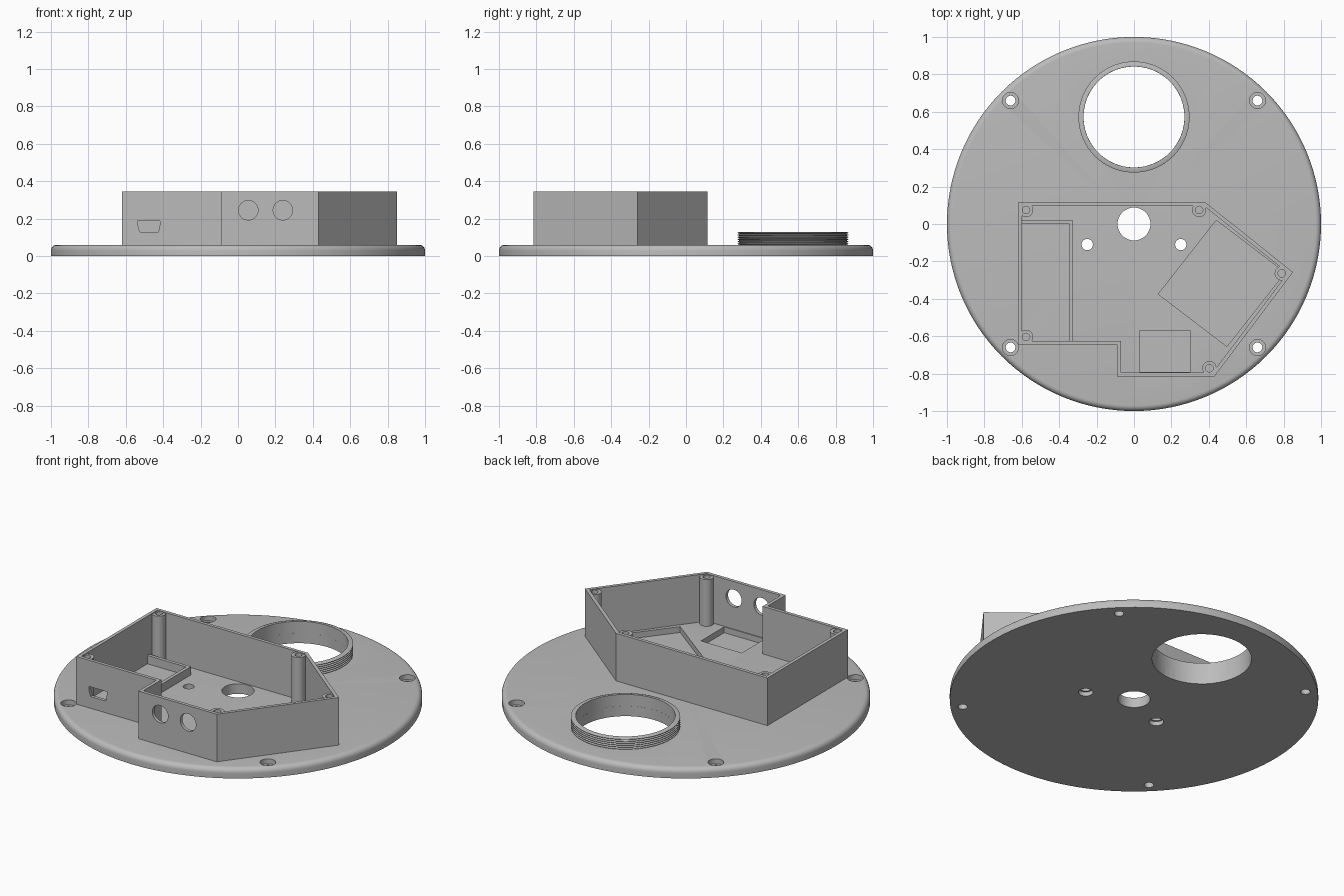
import bpy, bmesh, math
from mathutils import Matrix

if "Cube" in bpy.data.objects:
    bpy.data.objects.remove(bpy.data.objects["Cube"])

grey = bpy.data.materials.new("matte grey")
grey.use_nodes = True
colour = (0.5, 0.5, 0.5, 1)
grey.diffuse_color = colour
grey.node_tree.nodes["Principled BSDF"].inputs["Base Color"].default_value = colour

PLATE_TOP, WALL_TOP = 0.06, 0.345


def finish(bm, name):
    bmesh.ops.recalc_face_normals(bm, faces=bm.faces)
    mesh = bpy.data.meshes.new(name)
    bm.to_mesh(mesh)
    bm.free()
    obj = bpy.data.objects.new(name, mesh)
    bpy.context.collection.objects.link(obj)
    mesh.materials.append(grey)
    return obj


def lathe(name, profile, centre=(0, 0), steps=48, closed=False):
    """Spin an (r, z) profile about a vertical axis."""
    bm = bmesh.new()
    verts = [bm.verts.new((r, 0, z)) for r, z in profile]
    pairs = list(zip(verts, verts[1:]))
    if closed:
        pairs.append((verts[-1], verts[0]))
    edges = [bm.edges.new(p) for p in pairs]
    bmesh.ops.spin(bm, geom=verts + edges, cent=(0, 0, 0), axis=(0, 0, 1),
                   angle=math.tau, steps=steps)
    bmesh.ops.remove_doubles(bm, verts=bm.verts, dist=1e-5)
    bmesh.ops.translate(bm, verts=bm.verts, vec=(*centre, 0))
    return finish(bm, name)


def prism(name, outline, low, high, matrix=Matrix()):
    bm = bmesh.new()
    face = bm.faces.new([bm.verts.new((x, y, low)) for x, y in outline])
    top = bmesh.ops.extrude_face_region(bm, geom=[face])["geom"]
    bmesh.ops.translate(bm, vec=(0, 0, high - low),
                        verts=[v for v in top if isinstance(v, bmesh.types.BMVert)])
    bm.transform(matrix)
    return finish(bm, name)


def drill(centre, radius, low, high):
    return lathe("drill", [(0, low), (radius, low), (radius, high), (0, high)], centre)


def bake(obj):
    """Apply all modifiers."""
    graph = bpy.context.evaluated_depsgraph_get()
    mesh = bpy.data.meshes.new_from_object(obj.evaluated_get(graph))
    obj.modifiers.clear()
    obj.data = mesh


def cut(obj, cutters):
    for cutter in cutters:
        mod = obj.modifiers.new("cut", "BOOLEAN")
        mod.operation, mod.solver, mod.object = "DIFFERENCE", "EXACT", cutter
    bake(obj)
    for cutter in cutters:
        bpy.data.objects.remove(cutter)


# Round base plate with a rounded upper edge
fillet = 0.03
arc = [(1 - fillet + fillet * math.cos(a), PLATE_TOP - fillet + fillet * math.sin(a))
       for a in (i * math.pi / 12 for i in range(7))]
plate = lathe("base_plate", [(0, 0), (1, 0)] + arc + [(0, PLATE_TOP)], steps=128)

# Plate holes: centre, threaded port, counterbored screw holes
ring_centre = (0, 0.572)
cutters = [drill((0, 0), 0.088, -0.1, 0.2), drill(ring_centre, 0.27, -0.1, 0.2)]
for x in (-0.25, 0.25):
    cutters += [drill((x, -0.11), 0.03, -0.1, 0.2), drill((x, -0.11), 0.04, -0.1, 0.025)]
for x in (-0.66, 0.66):
    for y in (-0.66, 0.66):
        cutters += [drill((x, y), 0.026, -0.1, 0.2), drill((x, y), 0.043, 0.03, 0.2)]

# Shallow component pockets in the plate floor
cutters.append(prism("pocket", [(0.03, -0.79), (0.3, -0.79), (0.3, -0.57), (0.03, -0.57)],
                     0.025, 0.2))
cutters.append(prism("pocket", [(0.44, 0.02), (0.13, -0.375), (0.497, -0.655), (0.807, -0.26)],
                     0.025, 0.2))
cut(plate, cutters)

# Threaded ring around the port
threads = 6
pitch = (0.13 - PLATE_TOP) / threads
profile = [(0.27, 0.13), (0.27, 0.05), (0.284, 0.05), (0.284, PLATE_TOP)]
for i in range(threads):
    z = PLATE_TOP + i * pitch
    profile += [(0.297, z + 0.4 * pitch), (0.297, z + 0.6 * pitch), (0.284, z + pitch)]
ring = lathe("threaded_ring", profile, ring_centre, 96, closed=True)

# Enclosure wall: a vertical strip thickened inwards
outline = [(-0.62, -0.645), (-0.09, -0.645), (-0.09, -0.815), (0.43, -0.815),
           (0.85, -0.258), (0.383, 0.115), (-0.62, 0.115)]
bm = bmesh.new()
low = [bm.verts.new((x, y, 0.05)) for x, y in outline]
high = [bm.verts.new((x, y, WALL_TOP)) for x, y in outline]
for i in range(len(outline)):
    j = (i + 1) % len(outline)
    bm.faces.new((low[i], low[j], high[j], high[i]))
wall = finish(bm, "enclosure_wall")
solid = wall.modifiers.new("thickness", "SOLIDIFY")
solid.thickness, solid.offset, solid.use_even_offset = 0.02, -1, True
bake(wall)

# Wall openings: two round ports and a tapered socket
upright = Matrix.Rotation(math.pi / 2, 4, "X")
cutters = []
for x in (0.055, 0.24):
    circle = [(x + 0.052 * math.cos(i * math.tau / 48), 0.245 + 0.052 * math.sin(i * math.tau / 48))
              for i in range(48)]
    cutters.append(prism("port", circle, 0.75, 0.9, upright))
socket = [(-0.525, 0.13), (-0.425, 0.13), (-0.417, 0.17), (-0.417, 0.188),
          (-0.537, 0.188), (-0.537, 0.17)]
cutters.append(prism("socket", socket, 0.6, 0.7, upright))
cut(wall, cutters)

# Screw bosses at the enclosure corners
posts = [(-0.577, 0.075), (0.348, 0.075), (0.79, -0.264), (0.403, -0.771), (-0.577, -0.604)]
bosses = [lathe("screw_boss", [(0, 0.02), (0.038, 0.02), (0.038, 0.34), (0.02, 0.34),
                               (0.02, 0.2), (0, 0.2)], p, 32) for p in posts]

# Low L-shaped rib fencing off the corner bay
prism("corner_bay_rib", [(-0.61, 0.02), (-0.325, 0.02), (-0.325, -0.635), (-0.345, -0.635),
                         (-0.345, 0.0), (-0.61, 0.0)], 0.05, 0.11)

# Smooth the round parts, keeping edges sharp
for obj in [plate, ring, wall] + bosses:
    bpy.ops.object.select_all(action="DESELECT")
    obj.select_set(True)
    bpy.context.view_layer.objects.active = obj
    bpy.ops.object.shade_smooth_by_angle(angle=math.radians(30))
